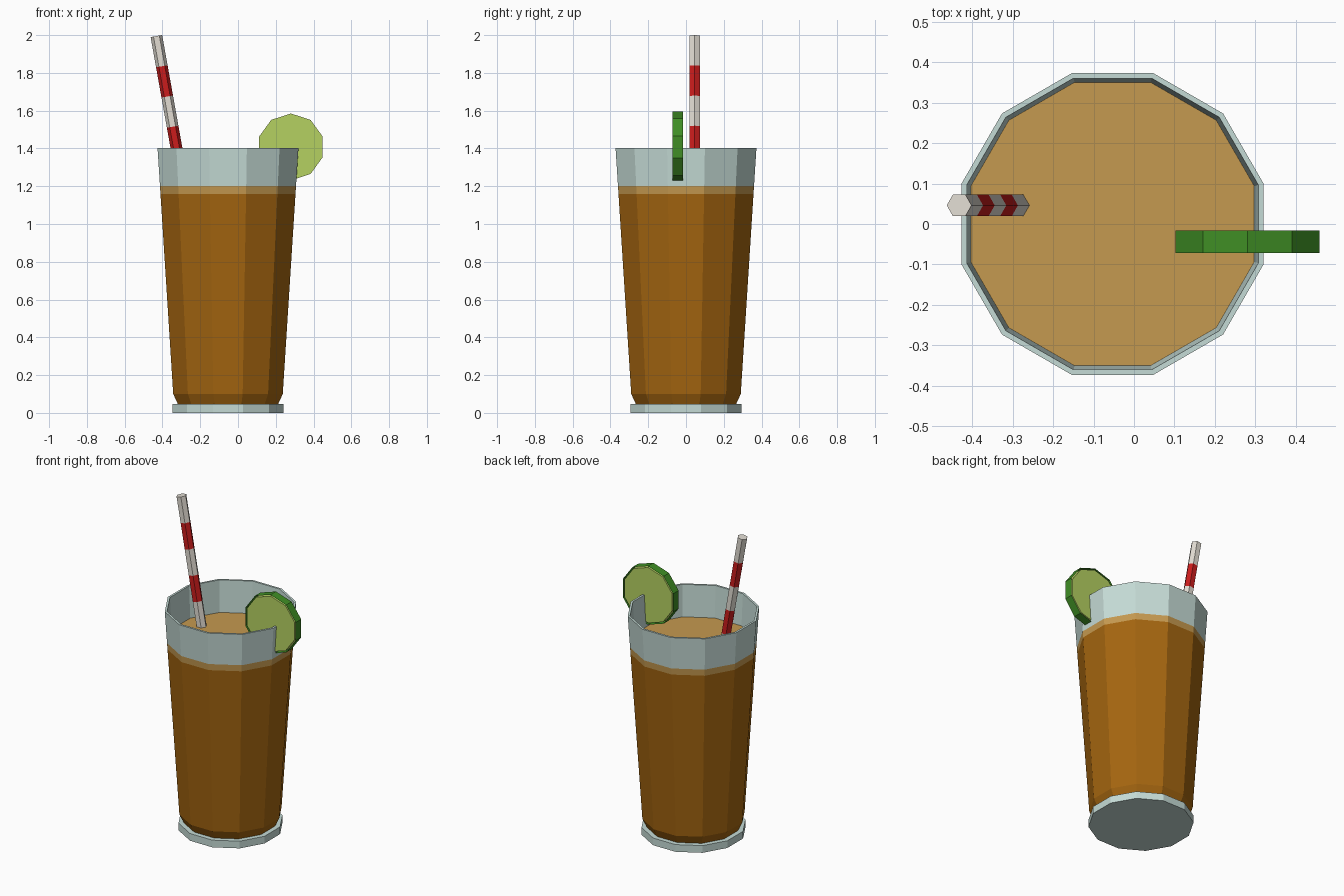
import bpy, math
from mathutils import Vector, Matrix

if "Cube" in bpy.data.objects:
    bpy.data.objects.remove(bpy.data.objects["Cube"])


def mat(name, r, g, b):
    m = bpy.data.materials.new(name)
    m.diffuse_color = (r, g, b, 1)
    m.use_nodes = True
    m.node_tree.nodes["Principled BSDF"].inputs["Base Color"].default_value = m.diffuse_color
    return m


GLASS = mat("pale glass", 0.56, 0.71, 0.67)
DRINK = mat("amber drink", 0.37, 0.13, 0.005)
FOAM = mat("light foam", 0.56, 0.32, 0.08)
RED = mat("straw red", 0.60, 0.012, 0.012)
WHITE = mat("straw white", 0.76, 0.72, 0.65)
RIND = mat("lime rind", 0.05, 0.27, 0.018)
PULP = mat("lime pulp", 0.46, 0.64, 0.12)


def lathe(name, profile, sides, mats, offset=0.0, cap_start=True, cap_end=True, matrix=None):
    """Rings of (radius, height) joined along the profile; mats gives one material per band."""
    verts, faces, idx = [], [], []
    slots = list(dict.fromkeys(mats))
    for r, z in profile:
        for i in range(sides):
            a = offset + 2 * math.pi * i / sides
            verts.append((r * math.cos(a), r * math.sin(a), z))
    for k in range(len(profile) - 1):
        for i in range(sides):
            j = (i + 1) % sides
            a, b = k * sides, (k + 1) * sides
            faces.append((a + i, a + j, b + j, b + i))
            idx.append(slots.index(mats[k]))
    if cap_start:
        faces.append(tuple(reversed(range(sides))))
        idx.append(slots.index(mats[0]))
    if cap_end:
        n = (len(profile) - 1) * sides
        faces.append(tuple(range(n, n + sides)))
        idx.append(slots.index(mats[-1]))
    me = bpy.data.meshes.new(name)
    me.from_pydata(verts, [], faces)
    for m in slots:
        me.materials.append(m)
    for p, i in zip(me.polygons, idx):
        p.material_index = i
    if matrix:
        me.transform(matrix)
    ob = bpy.data.objects.new(name, me)
    bpy.context.collection.objects.link(ob)
    return ob


# Glass and drink: 12 sides, flats facing the axes (sizes given across flats)
K = 1 / math.cos(math.pi / 12)
AT = Matrix.Translation((-0.053, 0, 0))


def tumbler(name, profile, mats, **kw):
    lathe(name, [(r * K, z) for r, z in profile], 12, mats, math.pi / 12, matrix=AT, **kw)


tumbler("glass_base", [(0.295, 0), (0.295, 0.046)], [GLASS])
tumbler("drink", [(0.265, 0.046), (0.290, 0.10), (0.3575, 1.16), (0.360, 1.20), (0.350, 1.20)],
        [DRINK, DRINK, FOAM, FOAM], cap_start=False)
tumbler("glass_rim", [(0.360, 1.20), (0.373, 1.403), (0.360, 1.403), (0.350, 1.20)],
        [GLASS] * 3, cap_start=False, cap_end=False)

# Striped straw leaning to the left
top, low = Vector((-0.432, 0.046, 1.995)), Vector((-0.286, 0.046, 1.18))
axis = top - low
length = axis.length
cuts = [0] + [length * (z - 1.18) / 0.815 for z in (1.355, 1.515, 1.675, 1.835)] + [length]
tilt = math.atan2(axis.x, axis.z)
lathe("straw", [(0.031, h) for h in cuts], 6, [WHITE, RED, WHITE, RED, WHITE],
      matrix=Matrix.Translation(low) @ Matrix.Rotation(tilt, 4, 'Y'))

# Lime slice: ten-sided rind band around a pulp disc, standing across the rim
LIME = Matrix.Translation((0.28, -0.044, 1.408)) @ Matrix.Rotation(math.pi / 2, 4, 'X')
lathe("lime_rind", [(0.187, -0.0275), (0.187, 0.0275)], 10, [RIND], math.pi / 2,
      cap_start=False, cap_end=False, matrix=LIME)
lathe("lime_pulp", [(0.177, -0.025), (0.177, 0.025)], 10, [PULP], math.pi / 2, matrix=LIME)
